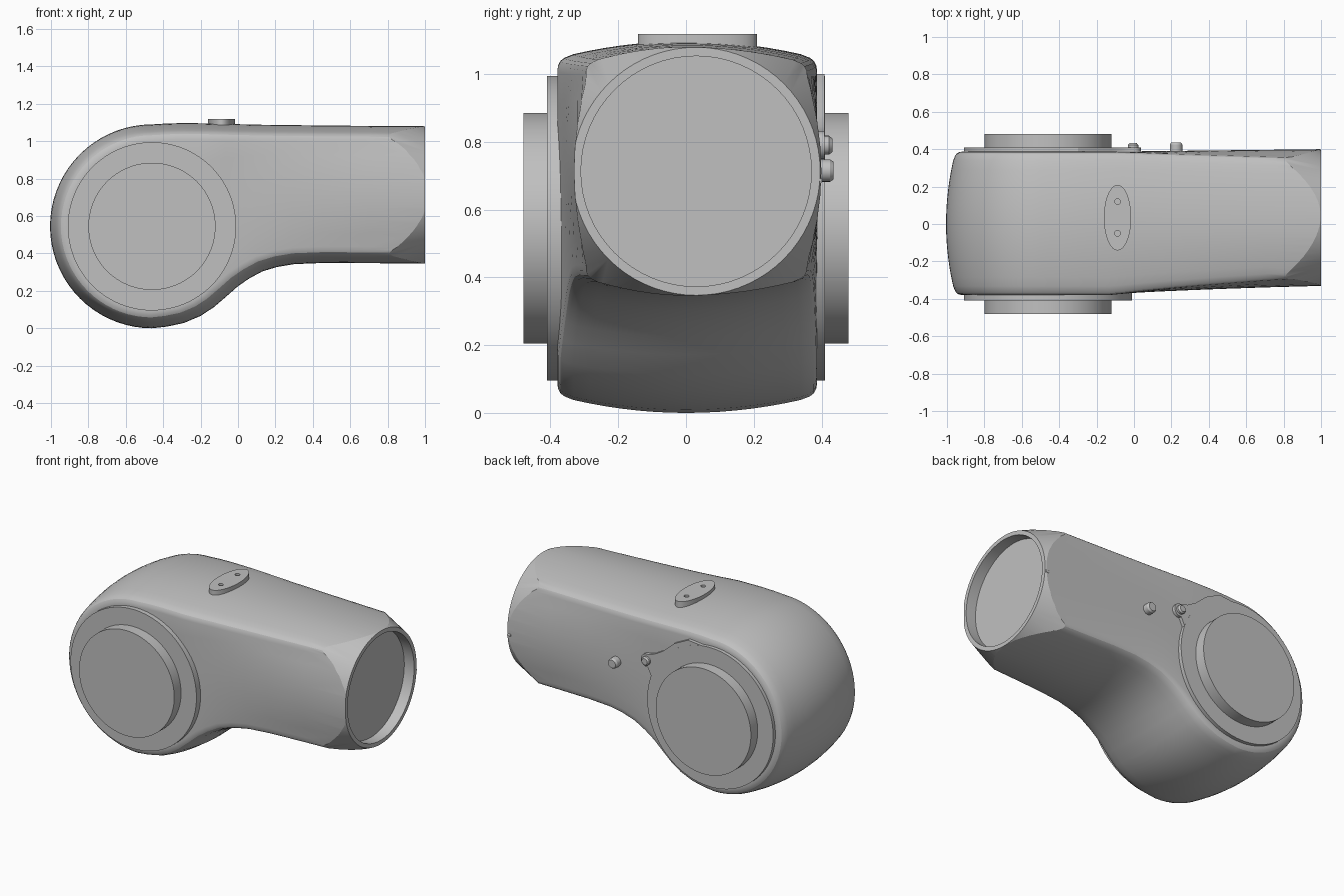
import bpy, bmesh, math
from mathutils import Matrix, Vector

if "Cube" in bpy.data.objects:
    bpy.data.objects.remove(bpy.data.objects["Cube"], do_unlink=True)

grey = bpy.data.materials.new("light_grey")
grey.use_nodes = True
COLOUR = (0.53, 0.53, 0.53, 1)
grey.diffuse_color = COLOUR
grey.node_tree.nodes["Principled BSDF"].inputs["Base Color"].default_value = COLOUR

HUB = Vector((-0.46, 0, 0.545))     # elbow joint centre
END = Vector((1.0, 0.03, 0.713))    # open end centre
R = 0.545


def finish(name, bm):
    bmesh.ops.recalc_face_normals(bm, faces=bm.faces)
    mesh = bpy.data.meshes.new(name)
    bm.to_mesh(mesh)
    bm.free()
    mesh.materials.append(grey)
    ob = bpy.data.objects.new(name, mesh)
    bpy.context.collection.objects.link(ob)
    return ob


def select(ob):
    bpy.ops.object.select_all(action='DESELECT')
    ob.select_set(True)
    bpy.context.view_layer.objects.active = ob


def smooth(ob, angle=30):
    select(ob)
    bpy.ops.object.shade_smooth_by_angle(angle=math.radians(angle))


def boolean(ob, cutter, operation):
    cutter.hide_render = True
    mod = ob.modifiers.new("cut", 'BOOLEAN')
    mod.object, mod.operation, mod.solver = cutter, operation, 'EXACT'
    select(ob)
    bpy.ops.object.modifier_apply(modifier=mod.name)
    bpy.data.objects.remove(cutter, do_unlink=True)


def lathe(name, centre, axis, profile, sides=64):
    """Closed solid from (distance along axis, radius) pairs."""
    bm = bmesh.new()
    rings = []
    for d, r in profile:
        ring = []
        for k in range(sides):
            a = math.tau * k / sides
            c, s = r * math.cos(a), r * math.sin(a)
            offset = {'x': (d, c, s), 'y': (c, d, s), 'z': (c, s, d)}[axis]
            ring.append(bm.verts.new(Vector(centre) + Vector(offset)))
        rings.append(ring)
    for a, b in zip(rings, rings[1:]):
        for k in range(sides):
            n = (k + 1) % sides
            bm.faces.new((a[k], a[n], b[n], b[k]))
    bm.faces.new(rings[0])
    bm.faces.new(rings[-1])
    return finish(name, bm)


def prism(name, outline, y0, y1):
    """Plate with an outline in x and z."""
    bm = bmesh.new()
    a = [bm.verts.new((x, y0, z)) for x, z in outline]
    b = [bm.verts.new((x, y1, z)) for x, z in outline]
    bm.faces.new(a)
    bm.faces.new(b)
    for k in range(len(a)):
        n = (k + 1) % len(a)
        bm.faces.new((a[k], a[n], b[n], b[k]))
    return finish(name, bm)


# Housing: paired upper and lower outlines, round at the elbow, then the arm
upper, lower = [], []
for k in range(19):
    a = math.pi - k * math.pi / 36
    x, h = HUB.x + R * math.cos(a), R * math.sin(a)
    upper.append(Vector((x, HUB.z + h)))
    lower.append(Vector((x, HUB.z - h)))
arm = [(-.38, 1.095, .009), (-.29, 1.097, .028), (-.2, 1.096, .066), (-.13, 1.095, .112),
       (-.06, 1.093, .172), (0, 1.091, .225), (.06, 1.09, .266), (.13, 1.088, .304),
       (.21, 1.087, .328), (.3, 1.086, .343), (.45, 1.084, .349), (.7, 1.082, .348),
       (1.03, 1.08, .346)]
for x, hi, lo in arm:
    upper.append(Vector((x, hi)))
    lower.append(Vector((x, lo)))


def inward(line, i, sign):
    if i == 0:
        return Vector((1, 0))
    t = (line[min(i + 1, len(line) - 1)] - line[i - 1]).normalized()
    return Vector((t.y, -t.x)) * sign


half = [(k / 8, 0.05 * (k / 8) ** 2) for k in range(8)] + [(.945, .049), (.975, .058), (.993, .071), (1, .088)]
crown = [(-s, d) for s, d in reversed(half[1:])] + half
STEPS = 8


def section(i):
    x = upper[i].x
    u = min(max((x + 0.1) / 1.1, 0), 1)
    front, back, bow = 0.38 - 0.097 * u ** 0.8, 0.387 - 0.034 * u, 0.047 * u
    up, low = inward(upper, i, 1), inward(lower, i, -1)

    def rim(line, n, s, d):
        p = line[i] + n * d
        return Vector((p.x, s * (back if s > 0 else front), p.y))

    def side(a, b, sign):
        out = []
        for k in range(1, STEPS):
            t = k / STEPS
            p = a.lerp(b, t)
            p.y += sign * bow * (1 - (2 * t - 1) ** 2)
            out.append(p)
        return out

    top = [rim(upper, up, s, d) for s, d in crown]
    bottom = [rim(lower, low, s, d) for s, d in reversed(crown)]
    return top + side(top[-1], bottom[0], 1) + bottom + side(bottom[-1], top[0], -1)


bm = bmesh.new()
rings = [[bm.verts.new(p) for p in section(i)] for i in range(len(upper))]
for a, b in zip(rings, rings[1:]):
    for k in range(len(a)):
        n = (k + 1) % len(a)
        bm.faces.new((a[k], a[n], b[n], b[k]))
bm.faces.new(rings[-1])
bmesh.ops.remove_doubles(bm, verts=bm.verts, dist=0.0002)
housing = finish("housing", bm)

# Conical trim of the arm corners, then the round socket
boolean(housing, lathe("trim", END, 'x', [(0, .366), (-.25, .47), (-.4, 2), (-3, 2)], 72), 'INTERSECT')
boolean(housing, lathe("socket", END, 'x', [(-.07, .34), (.1, .34)]), 'DIFFERENCE')
smooth(housing, 22)

# Joint flange and boss on both sides
for sign, label in ((-1, "front"), (1, "back")):
    smooth(lathe(label + "_flange", HUB, 'y', [(sign * .3, .45), (sign * .41, .45)], 96))
    smooth(lathe(label + "_boss", HUB, 'y', [(sign * .4, .34), (sign * .48, .34)], 96))

# Ear on the back flange, with its screw
ear = Vector((-0.005, 0.79))
outline = [(-.4, .99), (-.3, 1.0), (-.2, .95), (-.12, .88), (-.06, .845)]
outline += [(ear.x + .042 * math.cos(a), ear.y + .042 * math.sin(a))
            for a in [math.radians(100 - 25 * k) for k in range(9)]]
outline += [(-.05, .67), (-.4, .67)]
smooth(prism("flange_ear", outline, .36, .409))
smooth(lathe("ear_screw", (ear.x, 0, ear.y), 'y', [(.38, .028), (.422, .028), (.432, .02)], 24))

# Stud on the back of the arm
smooth(lathe("side_stud", (.225, 0, .715), 'y', [(.36, .033), (.425, .033), (.436, .026)], 24))

# Locating pin beside the open end
smooth(lathe("locating_pin", (.985, .392, .685), 'x', [(-.012, .01), (.012, .01)], 16))

# Oval cover on top, with two small holes
cover = lathe("top_cover", (0, 0, 0), 'z', [(1.06, 1), (1.118, 1)])
cover.data.transform(Matrix.Translation((-.088, .034, 0)) @ Matrix.Diagonal((.073, .175, 1, 1)))
for y in (.12, -.05):
    boolean(cover, lathe("hole", (-.088, y, 1.1), 'z', [(0, .015), (.1, .015)], 20), 'DIFFERENCE')
smooth(cover)
